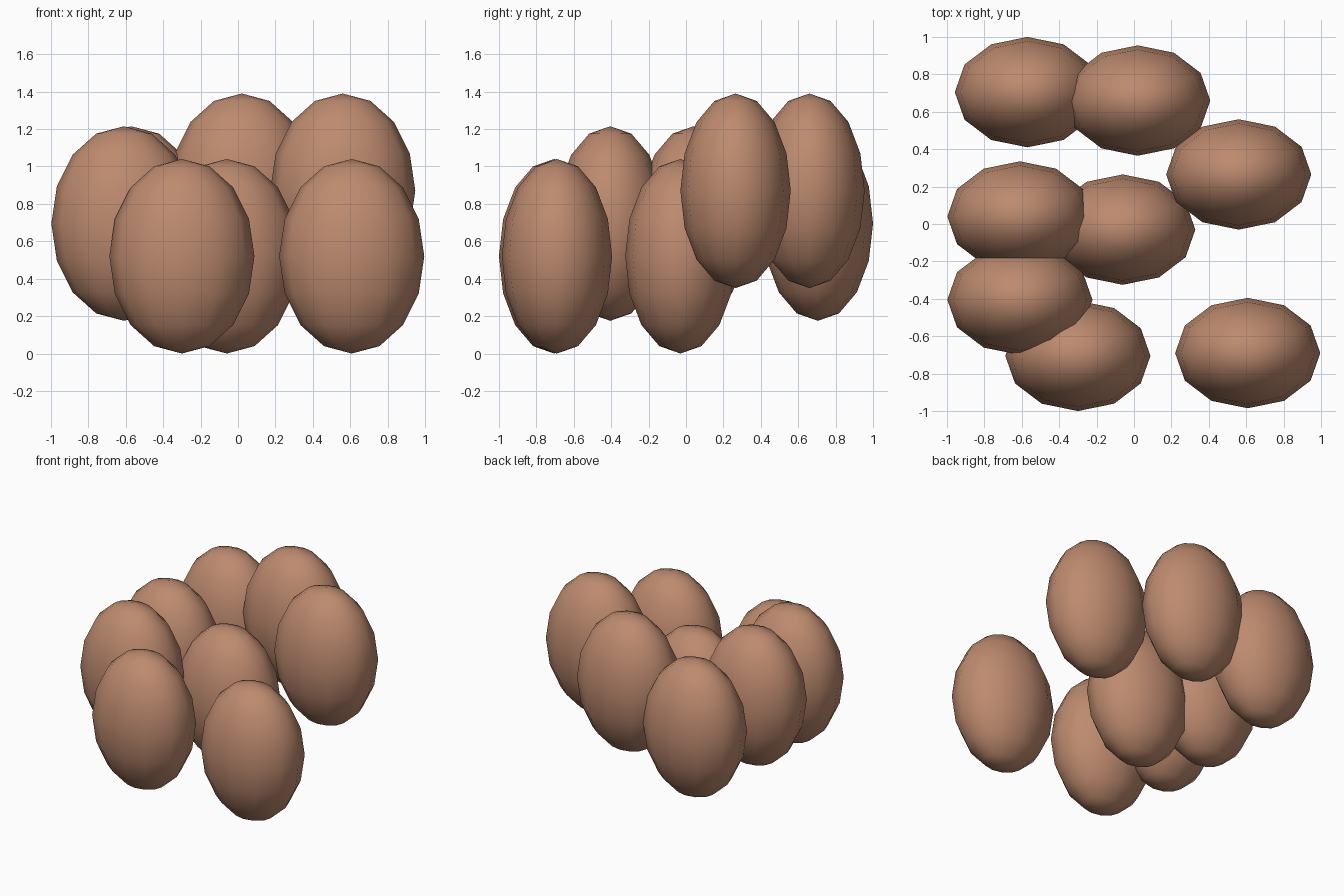
import bpy
import bmesh
from mathutils import Matrix

if "Cube" in bpy.data.objects:
    bpy.data.objects.remove(bpy.data.objects["Cube"])

# One warm brown colour for every pod
brown = bpy.data.materials.new("warm brown")
brown.diffuse_color = (0.51, 0.255, 0.158, 1.0)
brown.use_nodes = True
brown.node_tree.nodes["Principled BSDF"].inputs["Base Color"].default_value = brown.diffuse_color

RADII = (0.388, 0.295, 0.52)
LOW, MID, HIGH = 0.52, 0.695, 0.87

# Pod centres, from the back to the front
CENTRES = [
    (-0.57, 0.705, MID),
    (0.02, 0.66, HIGH),
    (0.56, 0.265, HIGH),
    (-0.61, 0.04, MID),
    (-0.06, -0.03, LOW),
    (-0.61, -0.405, MID),
    (-0.30, -0.705, LOW),
    (0.608, -0.69, LOW),
]

# Low-poly ellipsoid shared by all pods: 12 sides, 8 bands, smooth shaded
mesh = bpy.data.meshes.new("pod")
bm = bmesh.new()
bmesh.ops.create_uvsphere(bm, u_segments=12, v_segments=8, radius=1.0,
                          matrix=Matrix.Diagonal((*RADII, 1.0)))
for f in bm.faces:
    f.smooth = True
bm.to_mesh(mesh)
bm.free()
mesh.materials.append(brown)

# Place the cluster of pods
for i, centre in enumerate(CENTRES, 1):
    pod = bpy.data.objects.new(f"pod_{i}", mesh)
    pod.location = centre
    bpy.context.collection.objects.link(pod)
